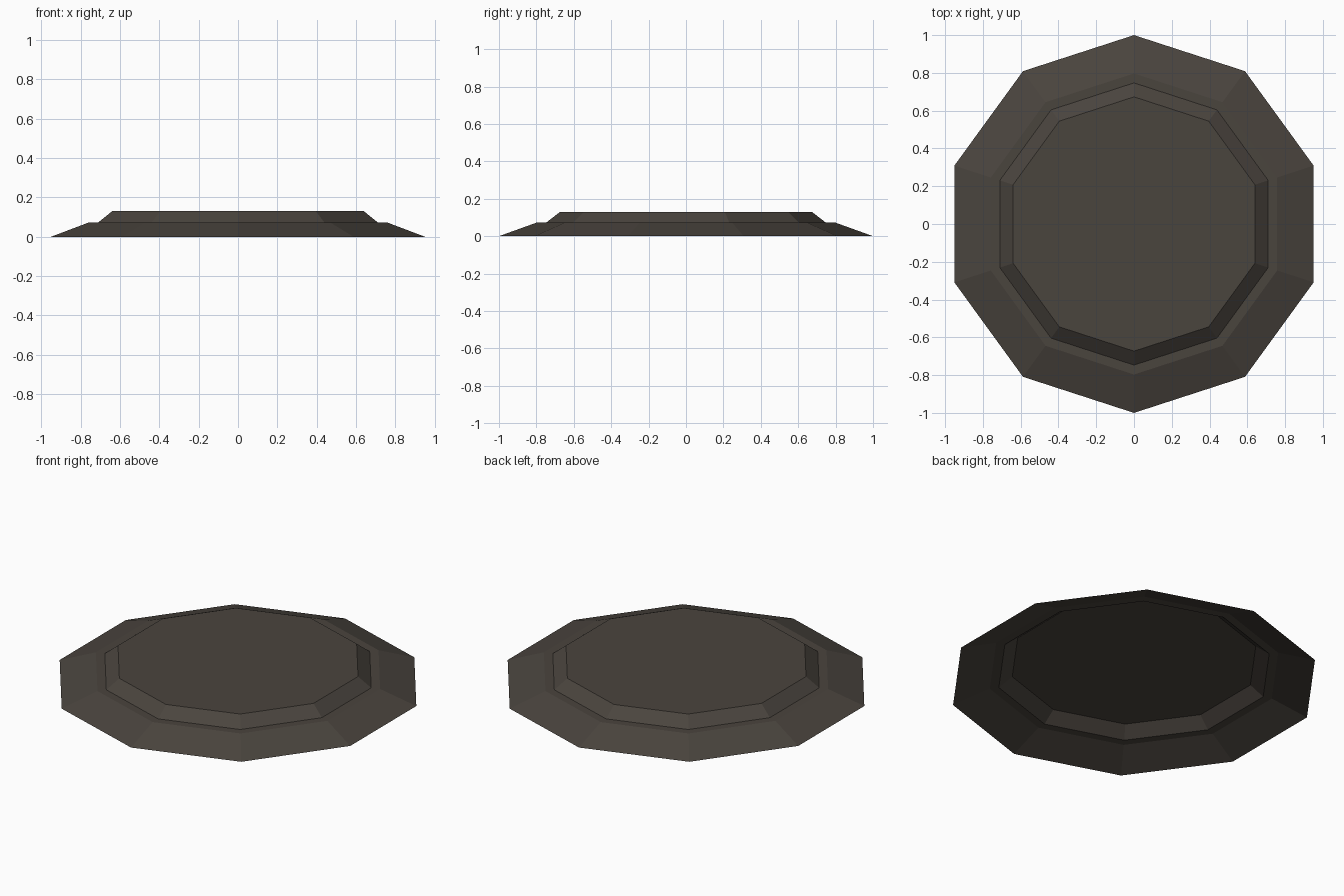
import bpy, bmesh, math

if "Cube" in bpy.data.objects:
    bpy.data.objects.remove(bpy.data.objects["Cube"])

SIDES = 10
# radius, height of each ring from the ground rim up to the raised top
PROFILE = [(1.0, 0.0), (0.797, 0.073), (0.747, 0.073), (0.673, 0.13)]

stone = bpy.data.materials.new("dark_brown_grey")
stone.diffuse_color = (0.068, 0.058, 0.048, 1)
stone.use_nodes = True
stone.node_tree.nodes["Principled BSDF"].inputs["Base Color"].default_value = stone.diffuse_color

bm = bmesh.new()
# Decagonal rings with a corner on +y
rings = []
for r, z in PROFILE:
    rings.append([bm.verts.new((r * math.cos(a), r * math.sin(a), z))
                  for a in (math.pi / 2 + i * math.tau / SIDES for i in range(SIDES))])

# Sloped rim, flat ledge and inner step
for low, high in zip(rings, rings[1:]):
    for i in range(SIDES):
        j = (i + 1) % SIDES
        bm.faces.new((low[i], low[j], high[j], high[i]))

# Raised top plate; the underside stays open
bm.faces.new(rings[-1])

mesh = bpy.data.meshes.new("stepped_base")
bm.to_mesh(mesh)
bm.free()
mesh.materials.append(stone)
base = bpy.data.objects.new("stepped_base", mesh)
bpy.context.collection.objects.link(base)
